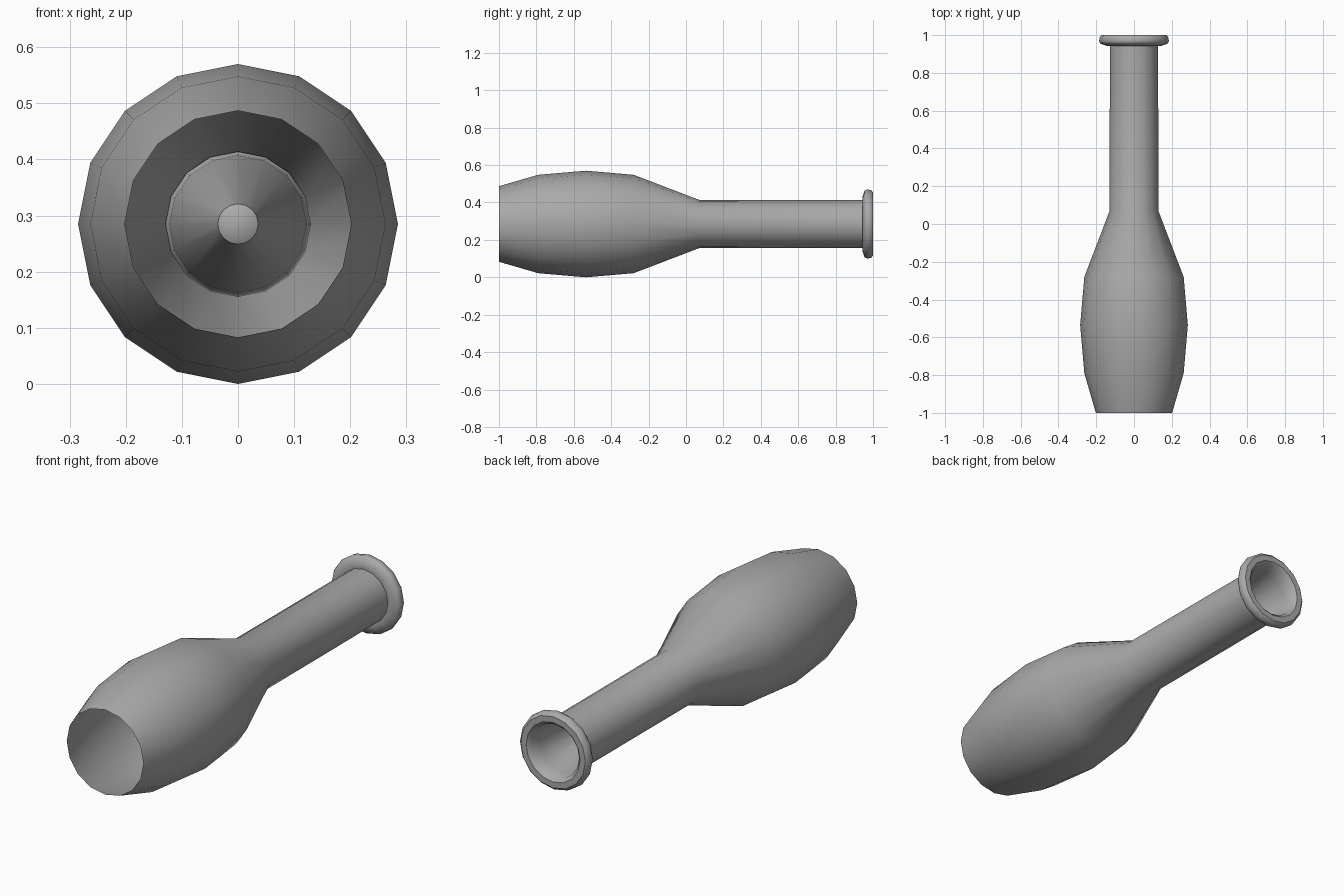
import bpy, bmesh, math

if "Cube" in bpy.data.objects:
    bpy.data.objects.remove(bpy.data.objects["Cube"])

SIDES = 16
AXIS_Z = 0.285

grey = bpy.data.materials.new("plain grey")
grey.diffuse_color = (0.4, 0.4, 0.4, 1)
grey.use_nodes = True
grey.node_tree.nodes["Principled BSDF"].inputs["Base Color"].default_value = grey.diffuse_color


def lathe(name, profile, angle):
    """Revolve (radius, y) points around the lengthwise axis."""
    bm = bmesh.new()
    rings = []
    for r, y in profile:
        if r == 0:
            rings.append([bm.verts.new((0, y, AXIS_Z))] * SIDES)
            continue
        ring = []
        for i in range(SIDES):
            a = 2 * math.pi * i / SIDES
            ring.append(bm.verts.new((r * math.sin(a), y, AXIS_Z + r * math.cos(a))))
        rings.append(ring)
    for a, b in zip(rings, rings[1:]):
        for i in range(SIDES):
            j = (i + 1) % SIDES
            corners = list(dict.fromkeys((a[i], b[i], b[j], a[j])))
            bm.faces.new(corners)
    mesh = bpy.data.meshes.new(name)
    bm.to_mesh(mesh)
    bm.free()
    mesh.materials.append(grey)
    obj = bpy.data.objects.new(name, mesh)
    bpy.context.collection.objects.link(obj)
    bpy.ops.object.select_all(action='DESELECT')
    obj.select_set(True)
    bpy.context.view_layer.objects.active = obj
    bpy.ops.object.shade_smooth_by_angle(angle=math.radians(angle))
    return obj


# One open shell: belly, neck, rolled lip, then a tapering closed inner throat
lathe("bottle", [
    (0.202, -1.0), (0.263, -0.79), (0.285, -0.535), (0.263, -0.28),   # belly
    (0.129, 0.07), (0.128, 0.945),                                    # neck
    (0.145, 0.943), (0.178, 0.955), (0.185, 0.967),                   # lip
    (0.181, 0.99), (0.170, 1.0), (0.142, 1.0), (0.127, 0.985),
    (0.122, 0.93), (0.036, 0.5), (0.0, 0.48),                         # throat
], 40)
